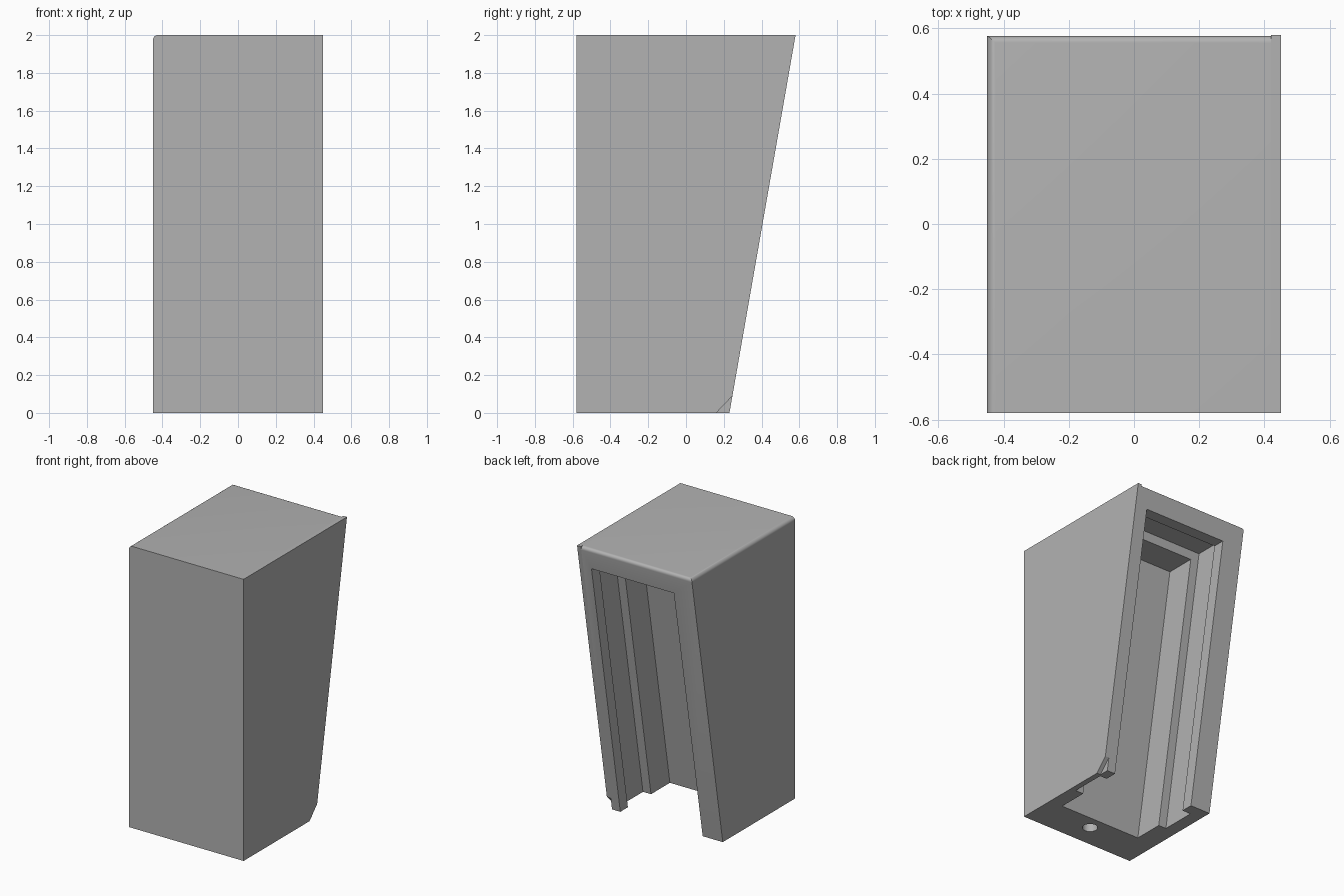
import bpy
import bmesh
import math

if "Cube" in bpy.data.objects:
    bpy.data.objects.remove(bpy.data.objects["Cube"])

LEAN = 0.175           # how far the back face moves per unit of height
FRONT, BACK, TOP = -0.58, 0.23, 2.0
SIDE, PLATE_X = 0.45, 0.42

grey = bpy.data.materials.new("light_grey")
grey.use_nodes = True
colour = (0.448, 0.448, 0.448, 1)
grey.diffuse_color = colour
grey.node_tree.nodes["Principled BSDF"].inputs["Base Color"].default_value = colour


def finish(name, bm):
    bmesh.ops.recalc_face_normals(bm, faces=bm.faces)
    mesh = bpy.data.meshes.new(name)
    bm.to_mesh(mesh)
    bm.free()
    ob = bpy.data.objects.new(name, mesh)
    mesh.materials.append(grey)
    bpy.context.collection.objects.link(ob)
    return ob


def prism(profile, x0, x1):
    """Side profile of (y, z) points pulled along x."""
    bm = bmesh.new()
    face = bm.faces.new([bm.verts.new((x0, y, z)) for y, z in profile])
    pulled = bmesh.ops.extrude_face_region(bm, geom=[face])["geom"]
    verts = [g for g in pulled if isinstance(g, bmesh.types.BMVert)]
    bmesh.ops.translate(bm, vec=(x1 - x0, 0, 0), verts=verts)
    return bm


def leaning_slot(name, x0, x1, y0, y1, top):
    """Slot cutter that follows the lean of the back face."""
    low = -0.1
    points = [(y + LEAN * z, z) for y, z in
              ((y0, low), (y1, low), (y1, top), (y0, top))]
    return finish(name, prism(points, x0, x1))


def combine(target, other, operation):
    mod = target.modifiers.new(operation.lower(), 'BOOLEAN')
    mod.operation = operation
    mod.solver = 'EXACT'
    mod.object = other
    bpy.context.view_layer.objects.active = target
    bpy.ops.object.modifier_apply(modifier=mod.name)
    bpy.data.objects.remove(other)


# Main block: leaning back, soft top edges at the back and one side
back_top = BACK + LEAN * TOP
bm = prism([(FRONT, 0), (BACK, 0), (back_top, TOP), (FRONT, TOP)], -SIDE, PLATE_X)


def is_soft(edge):
    a, b = (v.co for v in edge.verts)
    on_top = min(a.z, b.z) > TOP - 0.01
    return on_top and (max(a.x, b.x) < 0 or min(a.y, b.y) > 0)


bmesh.ops.bevel(bm, geom=[e for e in bm.edges if is_soft(e)], offset=0.025,
                segments=6, profile=0.5, affect='EDGES')
housing = finish("housing", bm)

# Thin side plate with a clipped lower back corner
side_plate = finish("side_plate", prism(
    [(FRONT, 0), (0.16, 0), (BACK + LEAN * 0.09, 0.09),
     (back_top, TOP), (FRONT, TOP)], PLATE_X, SIDE))
combine(housing, side_plate, 'UNION')

# Stepped slot: deep channel, wider middle pocket, then the lipped opening
for cutter in (
    leaning_slot("deep_channel", -0.297, 0.347, -0.315, 0.0, 1.86),
    leaning_slot("middle_pocket", -0.358, 0.41, -0.103, 0.145, 1.92),
    leaning_slot("back_opening", -0.292, 0.355, 0.1, 0.4, 1.85),
):
    combine(housing, cutter, 'DIFFERENCE')

# Round socket in the underside
bm = bmesh.new()
bmesh.ops.create_cone(bm, cap_ends=True, segments=32, radius1=0.05,
                      radius2=0.05, depth=0.6)
bmesh.ops.translate(bm, vec=(0.027, -0.414, 0), verts=bm.verts)
combine(housing, finish("socket", bm), 'DIFFERENCE')

bpy.ops.object.select_all(action='DESELECT')
housing.select_set(True)
bpy.context.view_layer.objects.active = housing
bpy.ops.object.shade_smooth_by_angle(angle=math.radians(30))
